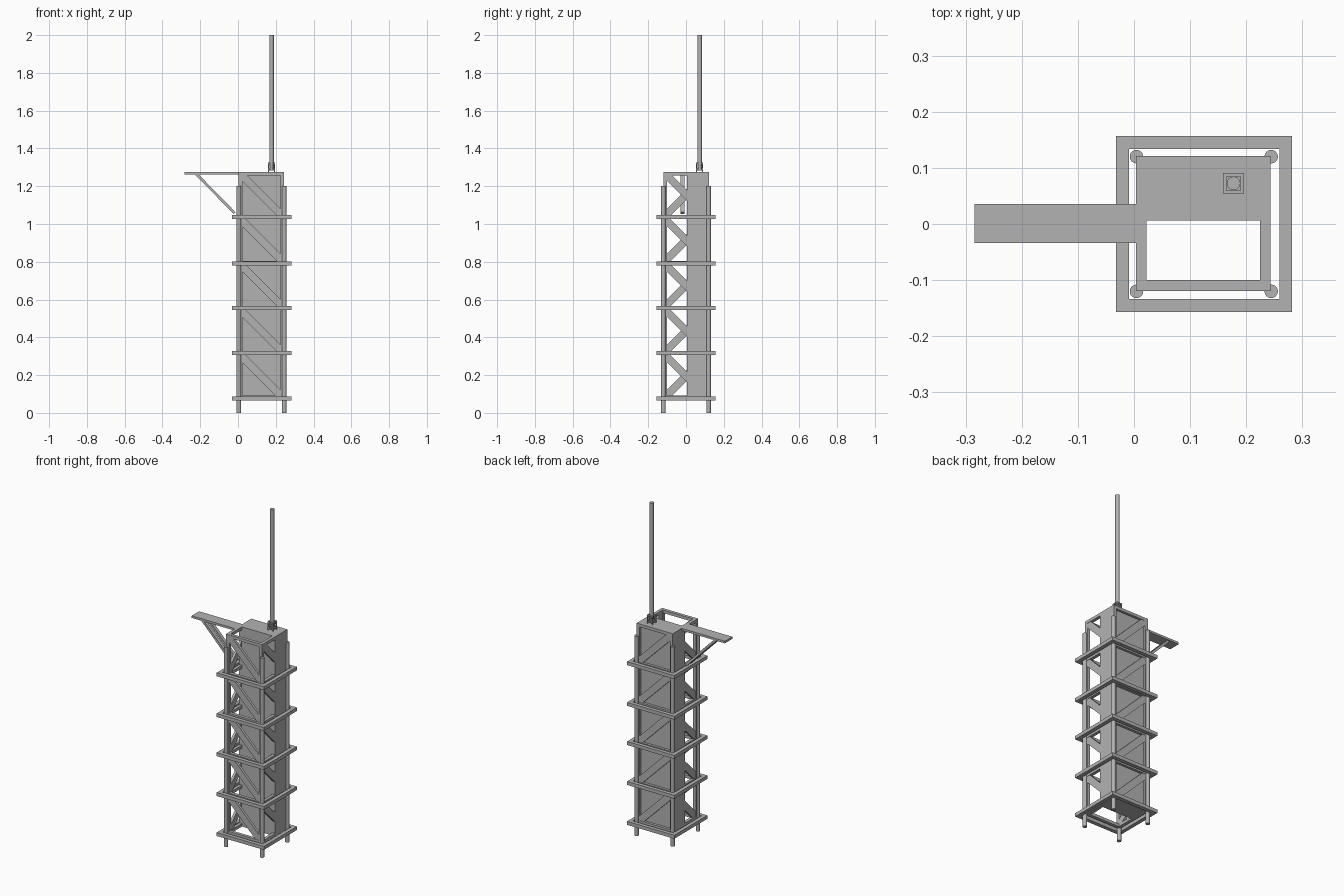
import bpy, math
from mathutils import Vector, Matrix

if "Cube" in bpy.data.objects:
    bpy.data.objects.remove(bpy.data.objects["Cube"])

CX, CY = 0.1235, 0.001      # tower axis
HALF = 0.12                 # half width of the tower
Z0, BAY, BAYS = 0.075, 0.24, 5
TOP = Z0 + BAY * BAYS


def box(name, lo, hi):
    lo, hi = Vector(lo), Vector(hi)
    bpy.ops.mesh.primitive_cube_add(size=1)
    ob = bpy.context.object
    ob.name = name
    ob.data.transform(Matrix.Translation((lo + hi) / 2) @ Matrix.Diagonal((*(hi - lo), 1)))
    return ob


def bar(name, a, b, side, width, depth):
    """Rectangular bar from a to b; depth is measured along the side direction."""
    a, b, y = Vector(a), Vector(b), Vector(side)
    z = (b - a).normalized()
    x = y.cross(z)
    ob = box(name, (-width / 2, -depth / 2, 0), (width / 2, depth / 2, (b - a).length))
    rot = Matrix((x, y, z)).transposed().to_4x4()
    ob.data.transform(Matrix.Translation(a) @ rot)
    return ob


def rod(name, x, y, z0, z1, r, n=24):
    bpy.ops.mesh.primitive_cylinder_add(vertices=n, radius=r, depth=z1 - z0,
                                        location=(x, y, (z0 + z1) / 2))
    ob = bpy.context.object
    ob.name = name
    bpy.ops.object.shade_smooth_by_angle()
    return ob


def square_ring(name, cx, cy, outer, inner, z0, z1):
    """Closed square frame with a hole."""
    verts, faces = [], []
    for h, z in ((outer, z0), (outer, z1), (inner, z1), (inner, z0)):
        verts += [(cx + sx * h, cy + sy * h, z)
                  for sx, sy in ((-1, -1), (1, -1), (1, 1), (-1, 1))]
    for k in range(4):
        for i in range(4):
            j, m = (i + 1) % 4, (k + 1) % 4
            faces.append((k * 4 + i, k * 4 + j, m * 4 + j, m * 4 + i))
    me = bpy.data.meshes.new(name)
    me.from_pydata(verts, [], faces)
    ob = bpy.data.objects.new(name, me)
    bpy.context.collection.objects.link(ob)
    return ob


# Outer round posts and inner square corner beams
for sx in (-1, 1):
    for sy in (-1, 1):
        rod("outer_post", CX + 0.001 + sx * HALF, CY - 0.001 + sy * HALF, 0, 1.2, 0.012)
        x0, x1 = sorted((sx * HALF, sx * (HALF - 0.019)))
        y0, y1 = sorted((sy * HALF, sy * (HALF - 0.019)))
        box("corner_beam", (CX + x0, CY + y0, Z0), (CX + x1, CY + y1, TOP))

# Walkway rings and tower horizontals at every level
for i in range(BAYS + 1):
    z = Z0 + BAY * i
    if i < BAYS:
        zr = z - 0.009 - (0.005 if i == 3 else 0)
        square_ring("outer_ring", CX + 0.0015, CY - 0.001, 0.157, 0.134, zr, zr + 0.021)
    zc = min(max(z, Z0 + 0.009), TOP - 0.009)
    square_ring("tower_frame", CX, CY, HALF, HALF - 0.019, zc - 0.009, zc + 0.009)

# Diagonal braces, one per bay on each face
for face in range(4):
    turn = Matrix.Translation((CX, CY, 0)) @ Matrix.Rotation(face * math.pi / 2, 4, 'Z')
    s = -1 if face == 2 else 1      # the back runs parallel to the front
    for i in range(BAYS):
        z = Z0 + BAY * i
        d = bar("diagonal_brace", (-0.105 * s, -HALF + 0.0095, z + BAY - 0.015),
                (0.105 * s, -HALF + 0.0095, z + 0.015), (0, 1, 0), 0.04, 0.015)
        d.data.transform(turn)

# Solid shaft filling the back half, with its roof flush to the frame
box("shaft", (CX - HALF, 0.006, Z0), (CX + HALF, 0.106, TOP))

# Jutting plank with two struts
box("plank", (-0.284, -0.034, TOP - 0.013), (CX - HALF, 0.036, TOP))
for y in (-0.018, 0.020):
    bar("plank_strut", (-0.222, y, TOP - 0.009), (-0.018, y, 1.058), (0, 1, 0), 0.014, 0.02)

# Mast and its small open bracket with crossed braces
MX, MY = 0.1775, 0.0725
for z in (1.283, 1.32):
    square_ring("bracket_ring", MX, MY, 0.0185, 0.0125, z, z + 0.006)
for sx in (-1, 1):
    for sy in (-1, 1):
        x, y = MX + sx * 0.016, MY + sy * 0.016
        box("bracket_leg", (x - 0.0025, y - 0.0025, TOP), (x + 0.0025, y + 0.0025, 1.326))
for s in (-1, 1):
    for t in (-1, 1):
        bar("bracket_brace", (MX - t * 0.016, MY + s * 0.016, 1.287),
            (MX + t * 0.016, MY + s * 0.016, 1.323), (0, 1, 0), 0.004, 0.004)
        bar("bracket_brace", (MX + s * 0.016, MY - t * 0.016, 1.287),
            (MX + s * 0.016, MY + t * 0.016, 1.323), (1, 0, 0), 0.004, 0.004)
rod("mast", MX, MY, 1.285, 2.0, 0.012)

# Dark grey metal on everything
metal = bpy.data.materials.new("dark_metal")
metal.diffuse_color = (0.45, 0.45, 0.45, 1)
metal.use_nodes = True
metal.node_tree.nodes["Principled BSDF"].inputs["Base Color"].default_value = metal.diffuse_color
for ob in bpy.data.objects:
    ob.data.materials.append(metal)
